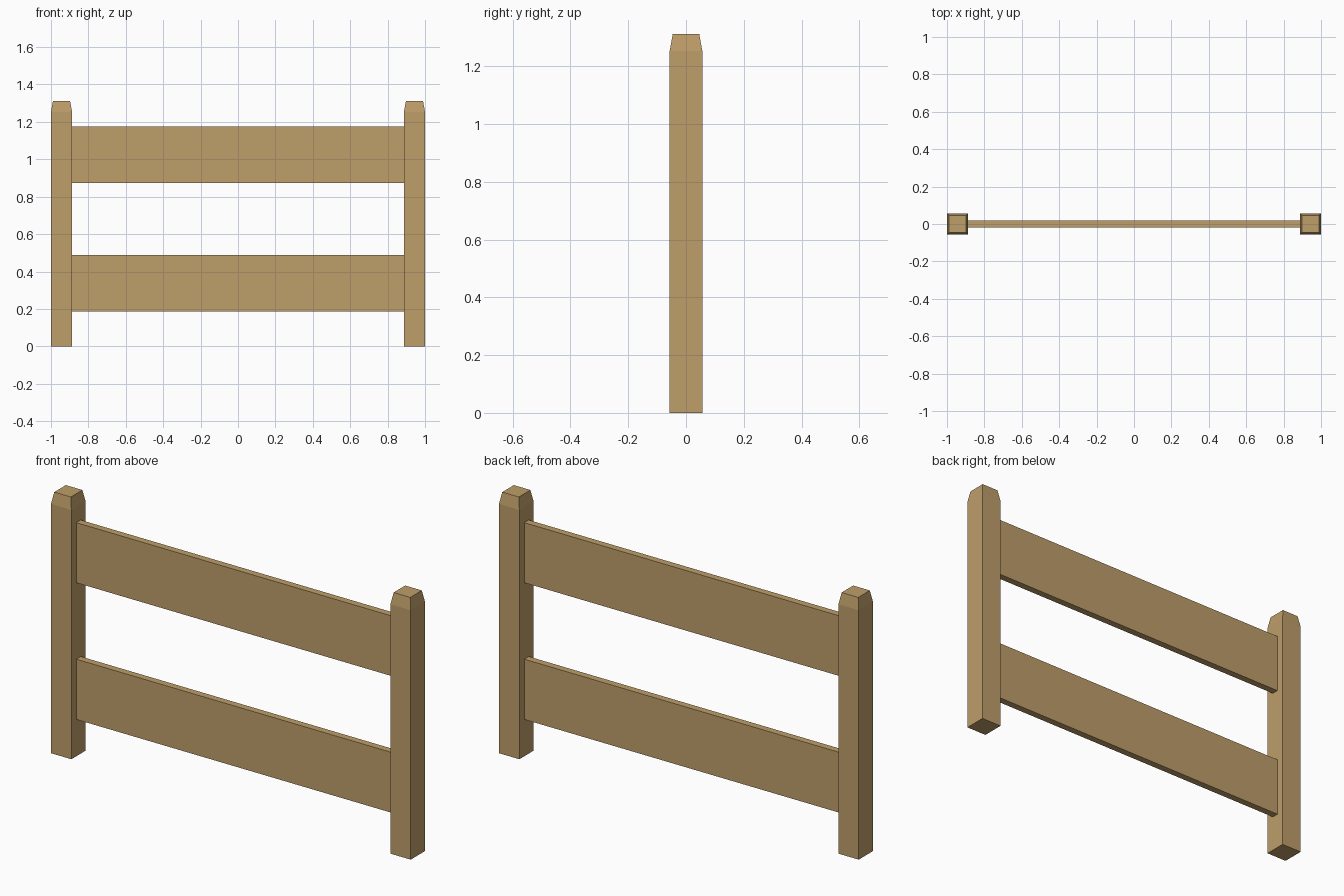
import bpy, bmesh

if "Cube" in bpy.data.objects:
    bpy.data.objects.remove(bpy.data.objects["Cube"])

wood = bpy.data.materials.new("light_wood")
wood.diffuse_color = (0.515, 0.342, 0.144, 1)
wood.use_nodes = True
wood.node_tree.nodes["Principled BSDF"].inputs["Base Color"].default_value = wood.diffuse_color


def box(name, size, centre):
    """Axis-aligned box; returns the object."""
    bm = bmesh.new()
    bmesh.ops.create_cube(bm, size=1)
    bmesh.ops.scale(bm, vec=size, verts=bm.verts)
    bmesh.ops.translate(bm, vec=centre, verts=bm.verts)
    mesh = bpy.data.meshes.new(name)
    bm.to_mesh(mesh)
    bm.free()
    mesh.materials.append(wood)
    obj = bpy.data.objects.new(name, mesh)
    bpy.context.collection.objects.link(obj)
    return obj


W, SHOULDER, TOP, CAP = 0.113, 1.253, 1.311, 0.092

# square posts with a tapered, flat-topped tip
for side, label in ((-1, "left_post"), (1, "right_post")):
    x = side * (1 - W / 2)
    post = box(label, (W, W, SHOULDER), (x, 0, SHOULDER / 2))
    bm = bmesh.new()
    bm.from_mesh(post.data)
    bm.faces.ensure_lookup_table()
    top = max(bm.faces, key=lambda f: f.calc_center_median().z)
    ext = bmesh.ops.extrude_face_region(bm, geom=[top])
    bmesh.ops.delete(bm, geom=[top], context='FACES_ONLY')
    for v in (g for g in ext["geom"] if isinstance(g, bmesh.types.BMVert)):
        v.co.x = x + (v.co.x - x) * CAP / W
        v.co.y *= CAP / W
        v.co.z = TOP
    bmesh.ops.recalc_face_normals(bm, faces=bm.faces)
    bm.to_mesh(post.data)
    bm.free()

# thin horizontal boards between the posts
for label, z0, z1 in (("lower_rail", 0.185, 0.488), ("upper_rail", 0.872, 1.174)):
    box(label, (2 - 2 * W, 0.035, z1 - z0), (0, 0, (z0 + z1) / 2))
